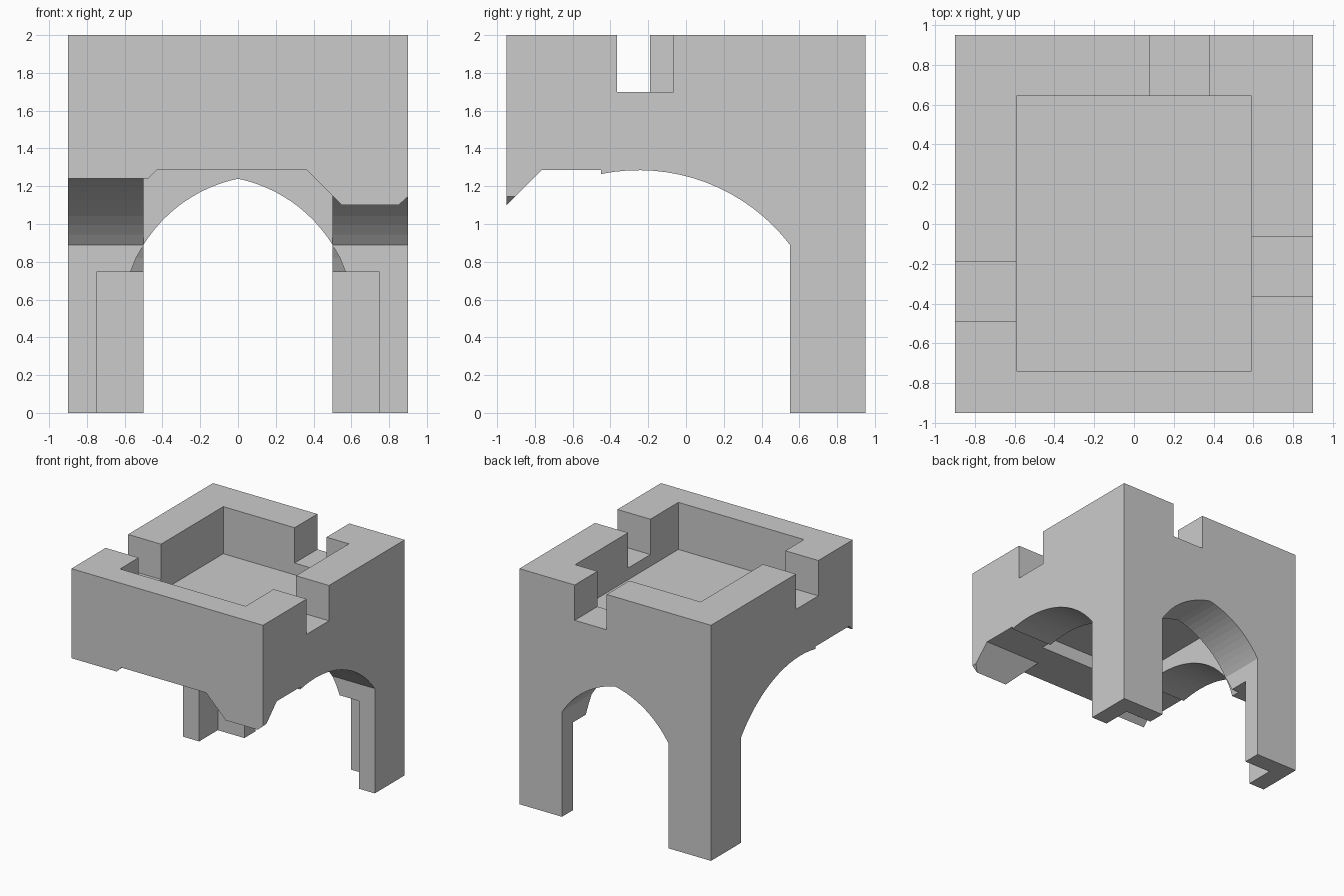
import bpy, bmesh, math
from mathutils import Vector

if "Cube" in bpy.data.objects:
    bpy.data.objects.remove(bpy.data.objects["Cube"])


def make(name, bm):
    bmesh.ops.recalc_face_normals(bm, faces=bm.faces)
    me = bpy.data.meshes.new(name)
    bm.to_mesh(me)
    bm.free()
    ob = bpy.data.objects.new(name, me)
    bpy.context.collection.objects.link(ob)
    return ob


def box(name, x0, x1, y0, y1, z0, z1):
    bm = bmesh.new()
    bmesh.ops.create_cube(bm, size=1)
    for v in bm.verts:
        v.co = Vector(((x0 + x1) / 2 + v.co.x * (x1 - x0),
                       (y0 + y1) / 2 + v.co.y * (y1 - y0),
                       (z0 + z1) / 2 + v.co.z * (z1 - z0)))
    return make(name, bm)


def prism(name, pts, axis, a, b):
    """Extrude a (horizontal, z) profile along x or y."""
    bm = bmesh.new()
    vs = [bm.verts.new((a, p, z) if axis == 'x' else (p, a, z)) for p, z in pts]
    f = bm.faces.new(vs)
    r = bmesh.ops.extrude_face_region(bm, geom=[f])
    d = Vector((b - a, 0, 0)) if axis == 'x' else Vector((0, b - a, 0))
    bmesh.ops.translate(bm, vec=d, verts=[e for e in r['geom'] if isinstance(e, bmesh.types.BMVert)])
    return make(name, bm)


def hull(name, pts):
    bm = bmesh.new()
    for p in pts:
        bm.verts.new(p)
    bmesh.ops.convex_hull(bm, input=bm.verts)
    bmesh.ops.dissolve_limit(bm, angle_limit=0.01, verts=bm.verts, edges=bm.edges)
    return make(name, bm)


def cut(ob, cutter):
    m = ob.modifiers.new("cut", 'BOOLEAN')
    m.operation = 'DIFFERENCE'
    m.solver = 'EXACT'
    m.object = cutter
    bpy.context.view_layer.update()
    dg = bpy.context.evaluated_depsgraph_get()
    me = bpy.data.meshes.new_from_object(ob.evaluated_get(dg))
    ob.modifiers.clear()
    ob.data = me
    bpy.data.objects.remove(cutter)


def arc(c, zc, start, end, n):
    """Circle arc height sampled from start to end."""
    r = math.hypot(start[0] - c, start[1] - zc)
    a0 = math.atan2(start[1] - zc, start[0] - c)
    a1 = math.acos((end - c) / r)
    return [(c + r * math.cos(a0 + (a1 - a0) * i / n),
             zc + r * math.sin(a0 + (a1 - a0) * i / n)) for i in range(n + 1)]


tower = box("tower_body", -.9, .9, -.95, .95, 0, 2)

# roof recess and the three parapet notches
cut(tower, box("recess", -.59, .59, -.74, .645, 1.6, 2.1))
cut(tower, box("notch_right", .5, 1, -.365, -.065, 1.7, 2.1))
cut(tower, box("notch_left", -1, -.5, -.49, -.19, 1.7, 2.1))
cut(tower, box("notch_back", .08, .38, .55, 1.05, 1.7, 2.1))

# side arches, running into the broken-off front
side = [(.55, -.1)] + arc(-.25, .277, (.55, .89), -.45, 16)
side += [(-.45, 1.285), (-1.1, 1.285), (-1.1, -.1)]
cut(tower, prism("side_arch", side, 'x', -1, 1))

# pointed back arch
half = arc(-.157, .483, (.5, .89), 0, 12)
back = [(.5, -.1)] + half + [(-x, z) for x, z in half[-2::-1]] + [(-.5, -.1)]
cut(tower, prism("back_arch", back, 'y', .3, 1.1))

# inner chamber with flared base, and hollow leg corners
bm = bmesh.new()
rings = []
for wx, wy, z in [(.57, .63, .7), (.57, .63, .745), (.54, .592, .82), (.5, .55, .89), (.5, .55, 1.4)]:
    rings.append([bm.verts.new((sx * wx, sy * wy, z))
                  for sx, sy in ((-1, -1), (1, -1), (1, 1), (-1, 1))])
for lo, hi in zip(rings, rings[1:]):
    for i in range(4):
        j = (i + 1) % 4
        bm.faces.new((lo[i], lo[j], hi[j], hi[i]))
bm.faces.new(rings[0])
bm.faces.new(rings[-1])
cut(tower, make("chamber", bm))
cut(tower, box("leg_hollow", -.75, .75, -1.1, .8, -.1, .745))

# broken stubs of the front legs
T, F = 1.285, -.95
hull("right_front_stub", [(.365, F, T), (.365, -.765, T), (.9, -.765, T), (.9, F, T),
                          (.55, F, 1.1), (.85, F, 1.1), (.9, F, 1.145), (.9, -.905, 1.145)])
hull("left_front_stub", [(-.43, F, T), (-.43, -.905, T), (-.9, -.905, T), (-.9, F, T),
                         (-.475, F, 1.24), (-.9, F, 1.24)])
